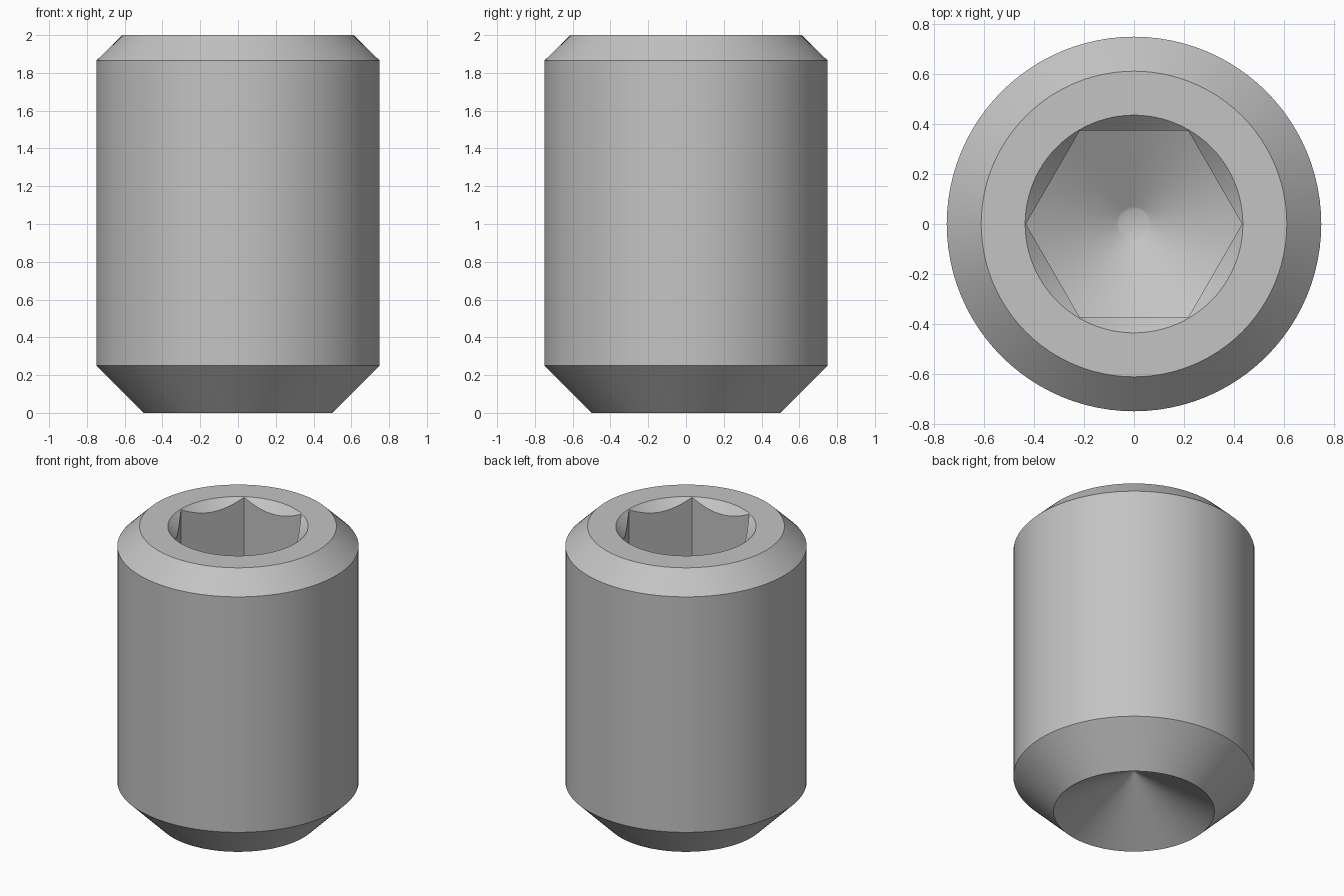
import bpy, bmesh, math

if "Cube" in bpy.data.objects:
    bpy.data.objects.remove(bpy.data.objects["Cube"], do_unlink=True)

SEG = 96                      # multiple of 6, so the hexagon corners fall on it
APOTHEM = 0.375               # half the width across the socket flats
CORNER = APOTHEM / math.cos(math.pi / 6)
MOUTH = 0.436                 # radius of the socket mouth
FLOOR = 1.125                 # height where the socket corners end
SLOPE = math.tan(math.pi / 6) # slope of the drilled cones

steel = bpy.data.materials.new("steel grey")
steel.use_nodes = True
grey = (0.55, 0.55, 0.55, 1)
steel.diffuse_color = grey
steel.node_tree.nodes["Principled BSDF"].inputs["Base Color"].default_value = grey


def hex_radius(a):
    """Distance from the axis to the hexagon wall at angle a."""
    return APOTHEM / math.cos(a % (math.pi / 3) - math.pi / 6)


def circle(r, z):
    return lambda a: (r, z)


def mouth_edge(a):
    r = hex_radius(a)
    return r, 2 - (MOUTH - r)


def floor_edge(a):
    r = hex_radius(a)
    return r, FLOOR - (CORNER - r) * SLOPE


def on_floor(r):
    return circle(r, FLOOR - (CORNER - r) * SLOPE)


# Sections from the cup point, up the outside, and down into the socket
sections = [
    circle(0.01, 0.49 * SLOPE),
    circle(0.5, 0),
    circle(0.75, 0.25),
    circle(0.75, 1.865),
    circle(0.612, 2),
    circle(MOUTH, 2),
    mouth_edge,
    floor_edge,
    on_floor(0.07),
    on_floor(0.06),
]

bm = bmesh.new()
angles = [2 * math.pi * i / SEG for i in range(SEG)]
rings = []
for section in sections:
    ring = []
    for a in angles:
        r, z = section(a)
        ring.append(bm.verts.new((r * math.cos(a), r * math.sin(a), z)))
    rings.append(ring)

for low, high in zip(rings, rings[1:]):
    for i in range(SEG):
        j = (i + 1) % SEG
        bm.faces.new((low[i], low[j], high[j], high[i]))

# Close the cup tip and the small flat at the socket bottom
cup_tip = bm.verts.new((0, 0, 0.5 * SLOPE))
for i in range(SEG):
    bm.faces.new((rings[0][(i + 1) % SEG], rings[0][i], cup_tip))
bm.faces.new(rings[-1])
bmesh.ops.recalc_face_normals(bm, faces=bm.faces)

mesh = bpy.data.meshes.new("set_screw")
bm.to_mesh(mesh)
bm.free()
mesh.materials.append(steel)
screw = bpy.data.objects.new("set_screw", mesh)
bpy.context.collection.objects.link(screw)

# Smooth round surfaces, crisp chamfers and hexagon corners
bpy.ops.object.select_all(action="DESELECT")
screw.select_set(True)
bpy.context.view_layer.objects.active = screw
bpy.ops.object.shade_smooth_by_angle(angle=math.radians(35))
